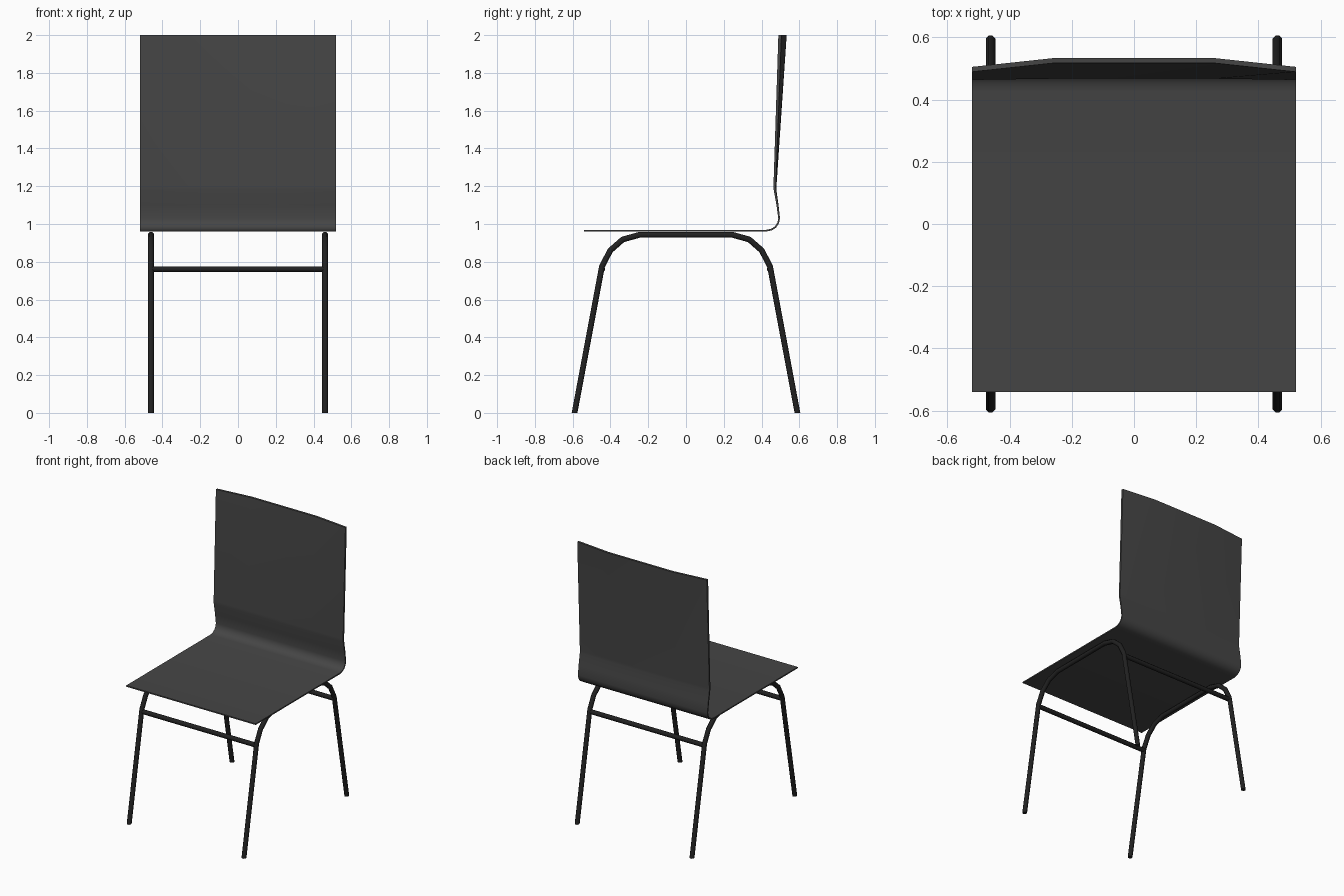
import bpy, bmesh
from math import cos, sin, pi, radians
from mathutils import Vector

if "Cube" in bpy.data.objects:
    bpy.data.objects.remove(bpy.data.objects["Cube"])


def material(name, v):
    m = bpy.data.materials.new(name)
    m.diffuse_color = (v, v, v, 1)
    m.use_nodes = True
    m.node_tree.nodes["Principled BSDF"].inputs["Base Color"].default_value = m.diffuse_color
    return m


def normals(path):
    """Mitred in-plane normals of a 2D path."""
    segs = [(b - a).normalized() for a, b in zip(path, path[1:])]
    perp = [Vector((-s.y, s.x)) for s in segs]
    out = [perp[0]]
    for a, b in zip(perp, perp[1:]):
        m = (a + b).normalized()
        out.append(m / m.dot(a))
    return out + [perp[-1]]


def loft(name, rings, mat, angle):
    """Skin closed rings of points and cap both ends."""
    bm = bmesh.new()
    rows = [[bm.verts.new(p) for p in r] for r in rings]
    n = len(rows[0])
    for a, b in zip(rows, rows[1:]):
        for i in range(n):
            j = (i + 1) % n
            bm.faces.new((a[i], a[j], b[j], b[i]))
    bm.faces.new(rows[0])
    bm.faces.new(rows[-1])
    bmesh.ops.recalc_face_normals(bm, faces=bm.faces)
    me = bpy.data.meshes.new(name)
    bm.to_mesh(me)
    bm.free()
    me.materials.append(mat)
    ob = bpy.data.objects.new(name, me)
    bpy.context.collection.objects.link(ob)
    bpy.ops.object.select_all(action='DESELECT')
    ob.select_set(True)
    bpy.context.view_layer.objects.active = ob
    bpy.ops.object.shade_smooth_by_angle(angle=radians(angle))
    return ob


shell_mat = material("dark_shell", 0.06)
frame_mat = material("black_frame", 0.015)

# Seat and backrest: one bent sheet (y, z, backward bow, thickness)
profile = [(-0.54, 0.965, 0, .009), (0.425, 0.965, 0, .009),
           (0.452, 0.970, 0, .009), (0.474, 0.984, 0, .009),
           (0.488, 1.005, 0, .009), (0.493, 1.030, 0, .009),
           (0.484, 1.100, .001, .010), (0.470, 1.180, .003, .011),
           (0.469, 1.200, .004, .012), (0.497, 2.000, .028, .016)]
path = [Vector(p[:2]) for p in profile]
norm = normals(path)
norm[-1] = Vector((-1, 0))          # level top edge
columns = [(-0.52, 0), (-0.26, 1), (0.26, 1), (0.52, 0)]
rings = []
for c, n, (_, _, bow, t) in zip(path, norm, profile):
    inner, outer = c + n * t / 2, c - n * t / 2
    rings.append([(x, inner.x + bow * k, inner.y) for x, k in columns] +
                 [(x, outer.x + bow * k, outer.y) for x, k in reversed(columns)])
loft("seat_and_back", rings, shell_mat, 30)

# Side leg frames: bent tubes with level feet
R, SIDES = 0.0165, 8
half = [(0.59, 0), (0.445, 0.775), (0.401, 0.86), (0.335, 0.918), (0.245, 0.943)]
path = [Vector(p) for p in half] + [Vector((-y, z)) for y, z in reversed(half)]
norm = normals(path)
norm[0], norm[-1] = Vector((-1, 0)), Vector((1, 0))
circle = [(R * cos(2 * pi * (i + .5) / SIDES), R * sin(2 * pi * (i + .5) / SIDES))
          for i in range(SIDES)]
for side, x in (("left", -0.461), ("right", 0.461)):
    rings = [[(x + u, c.x + n.x * v, c.y + n.y * v) for u, v in circle]
             for c, n in zip(path, norm)]
    loft(side + "_leg_frame", rings, frame_mat, 50)

# Crossbars joining the two frames
for end, y in (("front", -0.445), ("back", 0.445)):
    rings = [[(x, y + u, 0.761 + v) for u, v in circle] for x in (-0.461, 0.461)]
    loft(end + "_crossbar", rings, frame_mat, 50)
